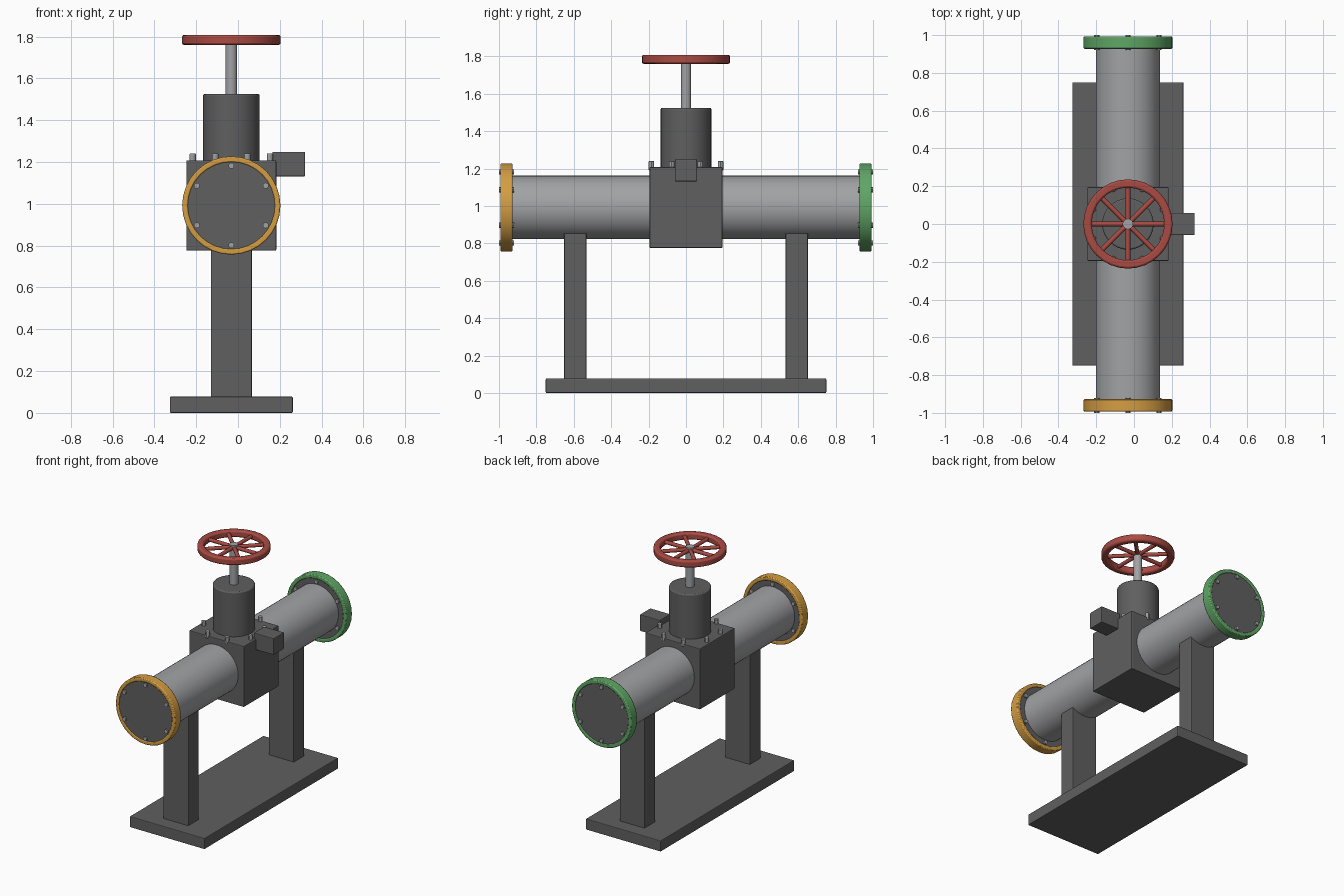
import bpy
import math
from mathutils import Matrix, Vector

if "Cube" in bpy.data.objects:
    bpy.data.objects.remove(bpy.data.objects["Cube"], do_unlink=True)

CX = -0.032      # axis of the valve
PIPE_Z = 0.992   # height of the pipe centre line
ALONG_Y = (math.pi / 2, 0, 0)


def material(name, rgb):
    m = bpy.data.materials.new(name)
    m.use_nodes = True
    m.diffuse_color = (*rgb, 1)
    m.node_tree.nodes["Principled BSDF"].inputs["Base Color"].default_value = (*rgb, 1)
    return m


DARK = material("dark grey paint", (0.115, 0.115, 0.118))
STEEL = material("bare steel", (0.36, 0.365, 0.375))
RED = material("red paint", (0.40, 0.07, 0.055))
ORANGE = material("orange paint", (0.66, 0.34, 0.055))
GREEN = material("green paint", (0.115, 0.38, 0.13))


def finish(name, mat, bevel=0.0, smooth=False):
    ob = bpy.context.object
    ob.name = ob.data.name = name
    ob.data.materials.clear()
    ob.data.materials.append(mat)
    if smooth:
        bpy.ops.object.shade_smooth_by_angle(angle=math.radians(30))
    if bevel:
        mod = ob.modifiers.new("soft edges", "BEVEL")
        mod.width = bevel
        mod.segments = 2
        mod.limit_method = "ANGLE"
        mod.angle_limit = math.radians(40)
    return ob


def box(name, mat, center, size, bevel=0.005):
    bpy.ops.mesh.primitive_cube_add(size=1, location=center)
    bpy.context.object.scale = size
    bpy.ops.object.transform_apply(location=False, rotation=False, scale=True)
    return finish(name, mat, bevel)


def cylinder(name, mat, center, radius, length, rot=(0, 0, 0), sides=32, bevel=0.0):
    bpy.ops.mesh.primitive_cylinder_add(vertices=sides, radius=radius, depth=length,
                                        location=center, rotation=rot)
    return finish(name, mat, bevel, smooth=True)


def ring(name, mat, center, outer, inner, height, rot=(0, 0, 0), sides=32, bevel=0.006):
    """Rectangular section swept around the local z axis."""
    section = [(inner, -height / 2), (outer, -height / 2),
               (outer, height / 2), (inner, height / 2)]
    verts, faces = [], []
    for i in range(sides):
        a = math.tau * i / sides
        verts += [(r * math.cos(a), r * math.sin(a), z) for r, z in section]
        n = (i + 1) % sides
        for k in range(4):
            j = (k + 1) % 4
            faces.append((i * 4 + k, n * 4 + k, n * 4 + j, i * 4 + j))
    mesh = bpy.data.meshes.new(name)
    mesh.from_pydata(verts, [], faces)
    mesh.flip_normals()
    mesh.validate()
    ob = bpy.data.objects.new(name, mesh)
    bpy.context.collection.objects.link(ob)
    ob.location, ob.rotation_euler = center, rot
    bpy.ops.object.select_all(action="DESELECT")
    ob.select_set(True)
    bpy.context.view_layer.objects.active = ob
    # make the normals face outward
    bpy.ops.object.mode_set(mode="EDIT")
    bpy.ops.mesh.select_all(action="SELECT")
    bpy.ops.mesh.normals_make_consistent(inside=False)
    bpy.ops.object.mode_set(mode="OBJECT")
    return finish(name, mat, bevel, smooth=True)


# Stand: base plate and two posts
box("base_plate", DARK, (CX, 0, 0.039), (0.588, 1.5, 0.078))
for label, s in (("front", -1), ("back", 1)):
    box(label + "_post", DARK, (CX, s * 0.592, 0.47), (0.196, 0.12, 0.8))

# Pipe run
cylinder("pipe", STEEL, (CX, 0, PIPE_Z), 0.17, 1.92, ALONG_Y, sides=48)

# End flanges: dark disc, coloured rim and through bolts
for label, s, paint in (("inlet", -1, ORANGE), ("outlet", 1, GREEN)):
    y = s * 0.96
    cylinder(label + "_flange_disc", DARK, (CX, y, PIPE_Z), 0.214, 0.058, ALONG_Y)
    ring(label + "_flange_rim", paint, (CX, y, PIPE_Z), 0.235, 0.208, 0.066, ALONG_Y)
    for i in range(6):
        a = math.pi / 2 + math.tau * i / 6
        cylinder(f"{label}_flange_bolt_{i + 1}", STEEL,
                 (CX + 0.19 * math.cos(a), y, PIPE_Z + 0.19 * math.sin(a)),
                 0.014, 0.08, ALONG_Y, sides=12)

# Valve body with bonnet and bolts
box("valve_body", DARK, (CX, 0, PIPE_Z), (0.43, 0.39, 0.432))
cylinder("bonnet", DARK, (CX, 0, 1.36), 0.136, 0.33, bevel=0.008)
for i in range(8):
    a = math.tau * (i + 0.5) / 8
    cylinder(f"body_bolt_{i + 1}", STEEL,
             (CX + 0.2 * math.cos(a), 0.2 * math.sin(a), 1.215),
             0.015, 0.05, sides=12, bevel=0.003)

# Position indicator box on the left side
box("indicator_box", DARK, (0.243, 0, 1.19), (0.157, 0.118, 0.118))

# Stem and handwheel
WHEEL_Z = 1.784
cylinder("stem", STEEL, (CX, 0, 1.655), 0.028, 0.3)
ring("handwheel_rim", RED, (CX, 0, WHEEL_Z), 0.236, 0.192, 0.048, sides=32, bevel=0.01)
for i in range(4):
    a = math.pi * i / 4
    cylinder(f"handwheel_spoke_{i + 1}", RED, (CX, 0, WHEEL_Z), 0.013, 0.41,
             (math.pi / 2, 0, a), sides=12)
